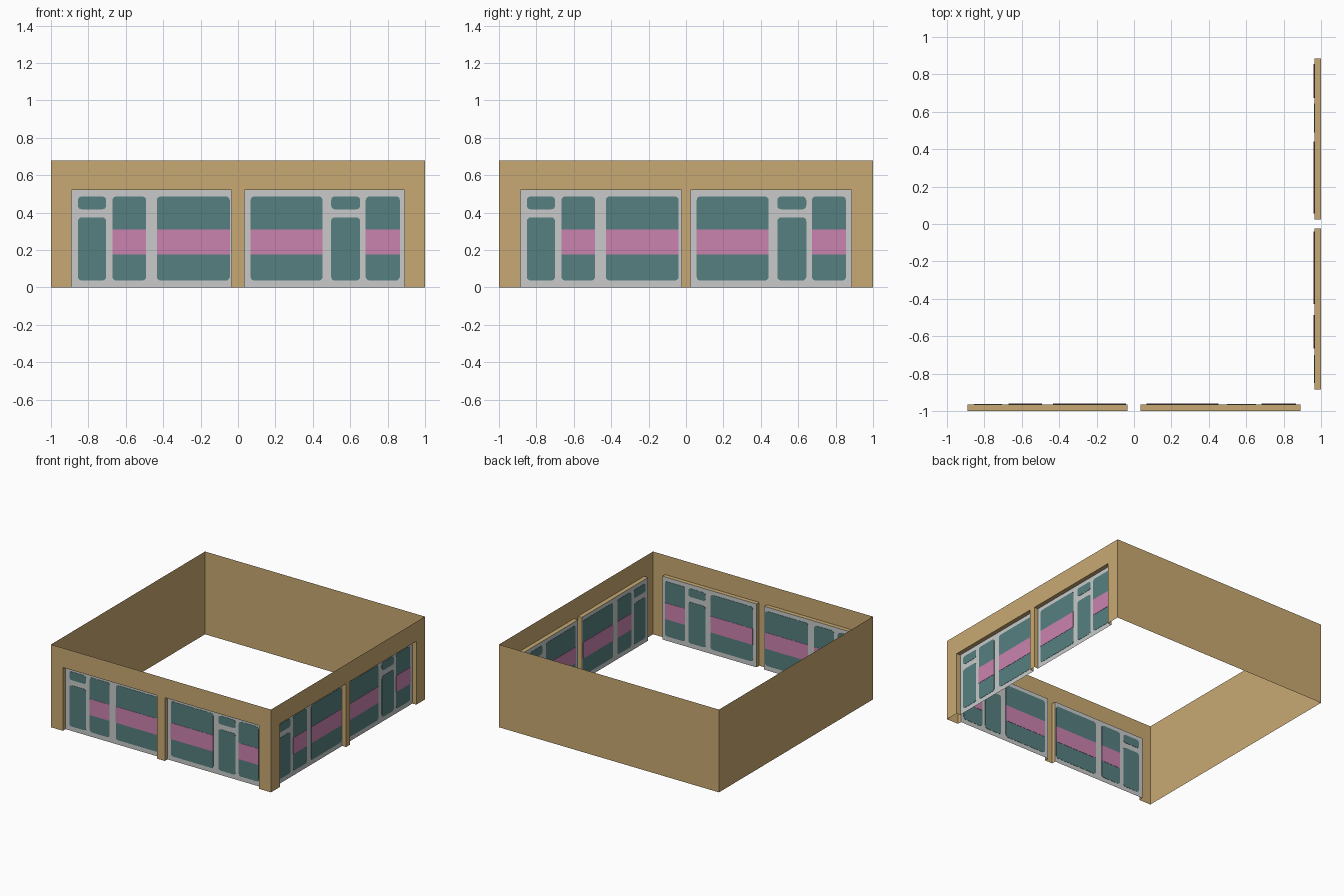
import bpy, math
from mathutils import Matrix

if "Cube" in bpy.data.objects:
    bpy.data.objects.remove(bpy.data.objects["Cube"])

H, SILL_TOP, DEPTH = 0.68, 0.52, 0.035


def material(name, rgb):
    m = bpy.data.materials.new(name)
    lin = [(c / 255 / 12.92) if c < 10 else ((c / 255 + 0.055) / 1.055) ** 2.4 for c in rgb]
    m.diffuse_color = (*lin, 1)
    m.use_nodes = True
    m.node_tree.nodes["Principled BSDF"].inputs["Base Color"].default_value = m.diffuse_color
    return m


TAN = material("tan wall", (201, 170, 115))
GREY = material("light grey frame", (200, 202, 201))
TEAL = material("teal glass", (86, 128, 128))
PINK = material("pink band", (203, 131, 175))


def mesh_object(name, verts, faces, mat, turn=0):
    me = bpy.data.meshes.new(name)
    me.from_pydata(verts, [], faces)
    me.transform(Matrix.Rotation(math.radians(turn), 4, 'Z'))
    me.materials.append(mat)
    ob = bpy.data.objects.new(name, me)
    bpy.context.collection.objects.link(ob)
    return ob


def sheet(name, u0, u1, z0, z1, d, mat, turn):
    # upright flat rectangle, d inward from the facade plane
    y = -1 + d
    return mesh_object(name, [(u0, y, z0), (u1, y, z0), (u1, y, z1), (u0, y, z1)],
                       [(0, 1, 2, 3)], mat, turn)


def plate(name, u0, u1, z0, z1, r, half, mat, turn):
    # thin rounded plate that shows on both sides of the window panel
    pts = []
    for cu, cz, a0 in ((u1 - r, z0 + r, -90), (u1 - r, z1 - r, 0),
                       (u0 + r, z1 - r, 90), (u0 + r, z0 + r, 180)):
        for k in range(4 if r else 1):
            a = math.radians(a0 + 30 * k)
            pts.append((cu + r * math.cos(a), cz + r * math.sin(a)))
    n, y = len(pts), -1 + DEPTH
    verts = [(u, y - half, z) for u, z in pts] + [(u, y + half, z) for u, z in pts]
    faces = [tuple(range(n)), tuple(reversed(range(n, 2 * n)))]
    faces += [(i, i + n, (i + 1) % n + n, (i + 1) % n) for i in range(n)]
    mesh_object(name, verts, faces, mat, turn)


def window(side, label, u0, u1, big, small, mid, turn):
    tag = f"{side}_{label}"
    # recess lining: left, top and right returns
    y0, y1, t = -1, -1 + DEPTH, SILL_TOP
    v = [(u, y, z) for u, z in ((u0, 0), (u0, t), (u1, t), (u1, 0)) for y in (y0, y1)]
    mesh_object(tag + "_recess", v, [(0, 1, 3, 2), (2, 3, 5, 4), (4, 5, 7, 6)], TAN, turn)
    sheet(tag + "_window_frame", u0, u1, 0, t, DEPTH, GREY, turn)
    # small column: two panes, no band
    a, b = u0 + small[0], u0 + small[1]
    plate(tag + "_lower_door_pane", a, b, 0.037, 0.375, 0.02, 0.002, TEAL, turn)
    plate(tag + "_upper_door_pane", a, b, 0.418, 0.487, 0.02, 0.002, TEAL, turn)
    # tall panes crossed by a band
    for part, (a, b) in (("wide", big), ("narrow", mid)):
        a, b = a + u0, b + u0
        plate(f"{tag}_{part}_pane", a, b, 0.037, 0.487, 0.02, 0.002, TEAL, turn)
        plate(f"{tag}_{part}_band", a, b, 0.177, 0.31, 0, 0.004, PINK, turn)


# two glazed facades: front, and the same turned to the right side
for side, turn, edge, post in (("front", 0, 0.891, 0.035), ("right", 90, 0.886, 0.025)):
    outline = [(-1, 0), (-edge, 0), (-edge, SILL_TOP), (-post, SILL_TOP), (-post, 0), (post, 0),
               (post, SILL_TOP), (edge, SILL_TOP), (edge, 0), (1, 0), (1, H), (-1, H)]
    mesh_object(side + "_wall", [(u, -1, z) for u, z in outline],
                [tuple(range(len(outline)))], TAN, turn)
    window(side, "left", -edge, -post, (0.457, 0.847), (0.035, 0.186), (0.22, 0.40), turn)
    window(side, "right", post, edge, (0.032, 0.417), (0.463, 0.618), (0.648, 0.83), turn)

# plain walls
sheet("back_wall", -1, 1, 0, H, 0, TAN, 180)
sheet("left_wall", -1, 1, 0, H, 0, TAN, 270)
